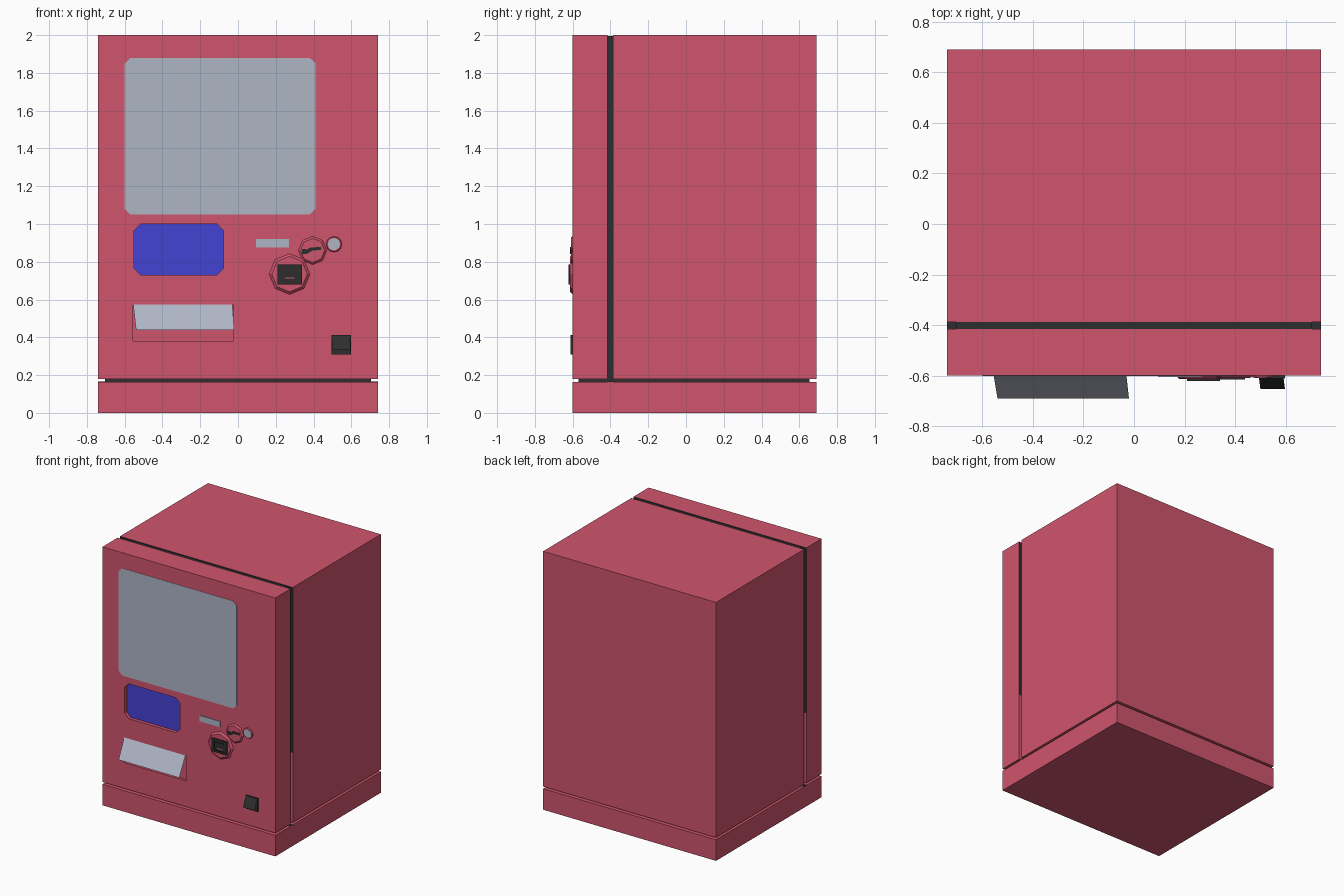
import bpy, bmesh
from math import sin, cos, pi

old = bpy.data.objects.get("Cube")
if old:
    bpy.data.objects.remove(old, do_unlink=True)


def material(name, rgb):
    m = bpy.data.materials.new(name)
    m.use_nodes = True
    m.diffuse_color = (*rgb, 1)
    m.node_tree.nodes["Principled BSDF"].inputs["Base Color"].default_value = (*rgb, 1)
    return m


RED = material("rose red", (0.63, 0.09, 0.155))
GREY = material("pale grey", (0.43, 0.46, 0.56))
BLUE = material("display blue", (0.06, 0.055, 0.65))
DARK = material("near black", (0.027, 0.027, 0.027))


def finish(name, bm, *mats):
    bmesh.ops.recalc_face_normals(bm, faces=bm.faces)
    mesh = bpy.data.meshes.new(name)
    bm.to_mesh(mesh)
    bm.free()
    for m in mats:
        mesh.materials.append(m)
    ob = bpy.data.objects.new(name, mesh)
    bpy.context.collection.objects.link(ob)
    return ob


def prism(name, outline, y0, y1, mat, taper=1.0):
    """Extrude an x-z outline from y0 (back) to y1 (front), scaling the front."""
    bm = bmesh.new()
    cx = sum(p[0] for p in outline) / len(outline)
    cz = sum(p[1] for p in outline) / len(outline)
    back = [bm.verts.new((x, y0, z)) for x, z in outline]
    front = [bm.verts.new((cx + (x - cx) * taper, y1, cz + (z - cz) * taper))
             for x, z in outline]
    bm.faces.new(back)
    bm.faces.new(front)
    n = len(outline)
    for i in range(n):
        j = (i + 1) % n
        bm.faces.new((back[i], back[j], front[j], front[i]))
    return finish(name, bm, mat)


def rect(x0, x1, z0, z1, c=0.0):
    """Rectangle outline with corners chamfered by c."""
    if not c:
        return [(x0, z0), (x1, z0), (x1, z1), (x0, z1)]
    return [(x0 + c, z0), (x1 - c, z0), (x1, z0 + c), (x1, z1 - c),
            (x1 - c, z1), (x0 + c, z1), (x0, z1 - c), (x0, z0 + c)]


def ring(x, z, r, n=8):
    return [(x + r * sin(2 * pi * i / n), z + r * cos(2 * pi * i / n)) for i in range(n)]


def sheet(name, points, mat):
    bm = bmesh.new()
    bm.faces.new([bm.verts.new(p) for p in points])
    ob = finish(name, bm, mat)
    # keep the visible side pointing to the front
    if ob.data.polygons[0].normal.y > 0:
        ob.data.flip_normals()
    return ob


def cut(ob, cutter):
    mod = ob.modifiers.new("recess", 'BOOLEAN')
    mod.operation = 'DIFFERENCE'
    mod.solver = 'EXACT'
    mod.object = cutter
    bpy.context.view_layer.objects.active = ob
    bpy.ops.object.modifier_apply(modifier=mod.name)
    bpy.data.objects.remove(cutter, do_unlink=True)


def darken_seam(ob, y, split=0.72):
    """Upper part of the wall facing the seam is dark."""
    bm = bmesh.new()
    bm.from_mesh(ob.data)
    wall = [f for f in bm.faces if abs(f.calc_center_median().y - y) < 0.001]
    edges = {e for f in wall for e in f.edges}
    verts = {v for f in wall for v in f.verts}
    bmesh.ops.bisect_plane(bm, geom=[*wall, *edges, *verts],
                           plane_co=(0, 0, split), plane_no=(0, 0, 1))
    for f in bm.faces:
        c = f.calc_center_median()
        f.material_index = int(abs(c.y - y) < 0.001 and c.z > split)
    bm.to_mesh(ob.data)
    bm.free()


# Cabinet: plinth, rear body, front door, dark core in the seams
W, FRONT, BACK = 0.74, -0.6, 0.69
SEAM_F, SEAM_B = -0.415, -0.387
prism("plinth", rect(-W, W, 0, 0.163), BACK, FRONT, RED)
body = prism("rear_body", rect(-W, W, 0.18, 2), BACK, SEAM_B, RED)
door = prism("front_door", rect(-W, W, 0.18, 2), SEAM_F, FRONT, RED)
prism("seam_core", rect(-0.705, 0.705, 0.17, 1.995), SEAM_B, SEAM_F, DARK)
prism("gap_core", rect(-0.705, 0.705, 0.16, 0.185), 0.655, -0.57, DARK)
prism("seam_sill", rect(-W, W, 0.16, 0.166), SEAM_B, SEAM_F, DARK)

# Recesses for the display and the delivery tray
display = rect(-0.55, -0.077, 0.73, 1.0, 0.035)
tray = rect(-0.555, -0.025, 0.38, 0.575)
cut(door, prism("display_cutter", display, FRONT + 0.03, FRONT - 0.1, RED))
cut(door, prism("tray_cutter", tray, FRONT + 0.02, FRONT - 0.1, RED))
for part, y in ((body, SEAM_B), (door, SEAM_F)):
    part.data.materials.clear()
    part.data.materials.append(RED)
    part.data.materials.append(DARK)
    darken_seam(part, y)

# Window, display and delivery flap
prism("window", rect(-0.6, 0.41, 1.05, 1.88, 0.03), FRONT + 0.002, FRONT - 0.002, GREY)
prism("display_panel", display, FRONT + 0.032, FRONT + 0.026, BLUE)
sheet("delivery_flap", [(-0.555, -0.6, 0.575), (-0.03, -0.6, 0.575),
                        (-0.02, -0.69, 0.44), (-0.54, -0.69, 0.44)], GREY)

# Price label and small lock
prism("label_plate", rect(0.095, 0.27, 0.875, 0.92), FRONT, FRONT - 0.005, GREY)
prism("lock_rim", ring(0.508, 0.893, 0.042, 12), FRONT, FRONT - 0.008, RED, 0.9)
prism("lock_face", ring(0.508, 0.893, 0.032, 12), FRONT, FRONT - 0.01, GREY)

# Coin return knob with a bent lever
prism("knob_base", ring(0.395, 0.86, 0.075), FRONT, FRONT - 0.01, RED, 0.85)
prism("knob_lever", [(0.34, 0.842), (0.365, 0.842), (0.395, 0.86), (0.44, 0.862),
                     (0.44, 0.878), (0.385, 0.876), (0.365, 0.866), (0.34, 0.868)],
      FRONT, FRONT - 0.015, DARK)

# Coin slot: octagonal base, square frame, inner plate and slit
prism("slot_base", ring(0.273, 0.735, 0.108), FRONT, FRONT - 0.013, RED, 0.87)
prism("slot_backing", rect(0.21, 0.34, 0.68, 0.785), FRONT, FRONT - 0.015, DARK)
for name, r in (("left", (0.21, 0.228, 0.68, 0.785)), ("right", (0.322, 0.34, 0.68, 0.785)),
                ("bottom", (0.228, 0.322, 0.68, 0.695)), ("top", (0.228, 0.322, 0.77, 0.785))):
    prism("slot_frame_" + name, rect(*r), FRONT, FRONT - 0.021, DARK)
prism("slot_plate", rect(0.238, 0.312, 0.705, 0.76), FRONT, FRONT - 0.019, DARK)
prism("slot_slit", rect(0.25, 0.3, 0.711, 0.718), FRONT, FRONT - 0.02, RED)

# Change cup with its tilted flap
prism("change_cup", rect(0.495, 0.597, 0.31, 0.412), FRONT, FRONT - 0.012, DARK)
sheet("change_flap", [(0.495, -0.612, 0.41), (0.592, -0.612, 0.41),
                      (0.597, -0.652, 0.335), (0.5, -0.652, 0.335)], DARK)
